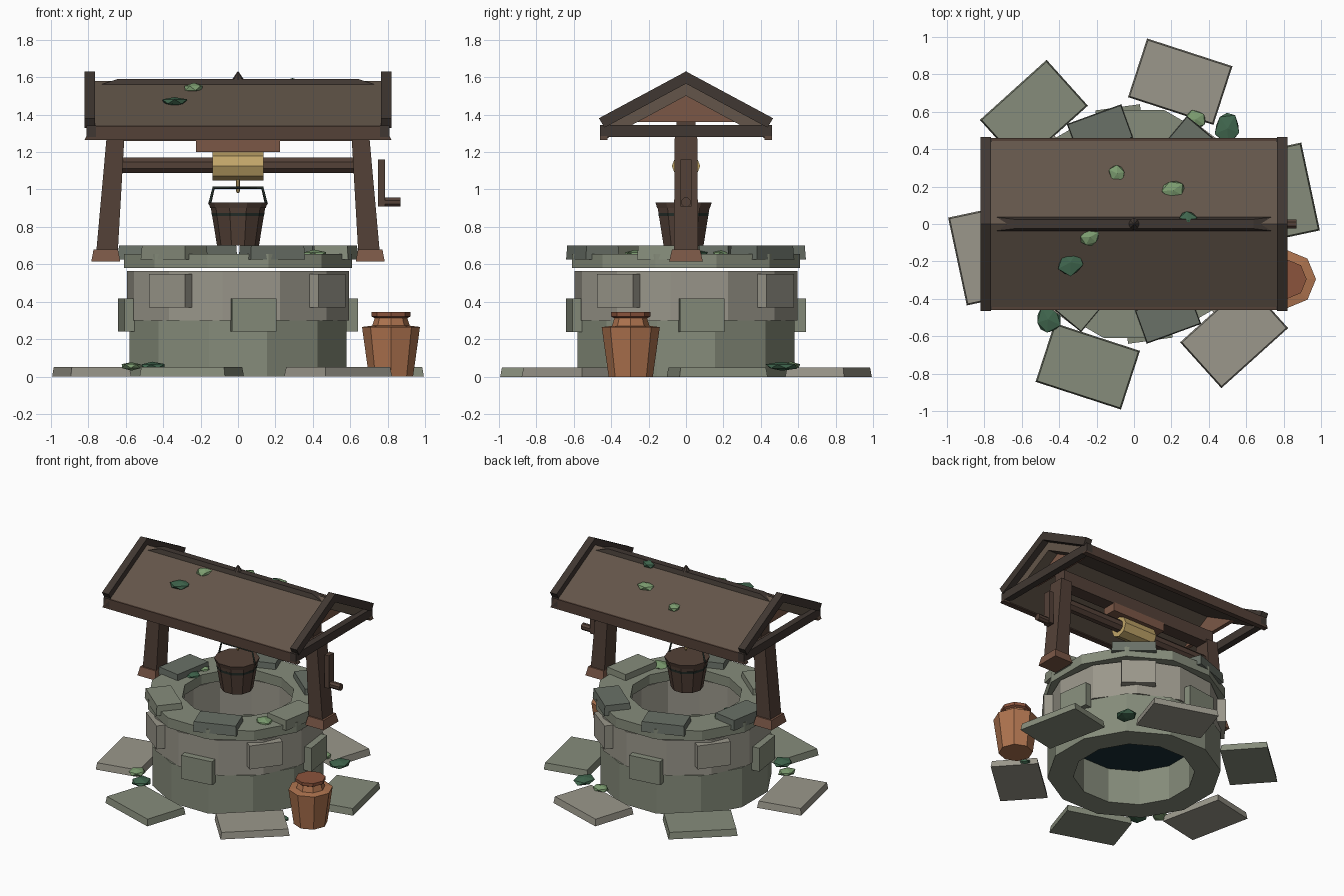
import bpy, bmesh, random
from math import sin, cos, pi, radians
from mathutils import Matrix, Vector

if "Cube" in bpy.data.objects:
    bpy.data.objects.remove(bpy.data.objects["Cube"])

random.seed(4)


def mat(name, hexcol):
    m = bpy.data.materials.new(name)
    rgb = [(int(hexcol[i:i + 2], 16) / 255) ** 2.2 for i in (0, 2, 4)]
    m.diffuse_color = (*rgb, 1)
    m.use_nodes = True
    m.node_tree.nodes["Principled BSDF"].inputs["Base Color"].default_value = m.diffuse_color
    return m


GREEN = mat("stone_green", "858B7A")
TAN = mat("stone_tan", "99968A")
GREY = mat("stone_grey", "697067")
WOOD = mat("wood", "54433A")
DARK = mat("dark_wood", "423A35")
ROOF = mat("roof_wood", "63564B")
BROWN = mat("brown_wood", "7A5848")
ROPE = mat("rope", "BFA368")
IRON = mat("iron", "2A332E")
WATER = mat("water", "1E3238")
CLAY = mat("clay", "AD7350")
CLAY_DARK = mat("clay_dark", "8A543E")
MOSS = mat("moss", "42664F")
MOSS_LIGHT = mat("moss_light", "7C9C70")


def finish(bm, name, material):
    bmesh.ops.recalc_face_normals(bm, faces=bm.faces[:])
    me = bpy.data.meshes.new(name)
    bm.to_mesh(me)
    bm.free()
    me.materials.append(material)
    ob = bpy.data.objects.new(name, me)
    bpy.context.collection.objects.link(ob)
    return ob


def block(name, material, bottom, top, z0, z1, at=(0, 0), rz=0, shift=0):
    """Box with separate bottom and top sizes; shift moves the top along x."""
    bm = bmesh.new()
    rings = []
    for (sx, sy), z, dx in ((bottom, z0, 0), (top, z1, shift)):
        rings.append([bm.verts.new((a * sx / 2 + dx, b * sy / 2, z))
                      for a, b in ((-1, -1), (1, -1), (1, 1), (-1, 1))])
    lo, hi = rings
    bm.faces.new(lo)
    bm.faces.new(hi)
    for i in range(4):
        j = (i + 1) % 4
        bm.faces.new((lo[i], lo[j], hi[j], hi[i]))
    bm.transform(Matrix.Translation((*at, 0)) @ Matrix.Rotation(rz, 4, 'Z'))
    return finish(bm, name, material)


def lathe(name, material, profile, n, at=(0, 0, 0), start=0, ring=False, along_x=False):
    """Revolve (radius, height) points; ring closes the profile, otherwise ends are capped."""
    bm = bmesh.new()
    rows = [[bm.verts.new((r * cos(start + 2 * pi * i / n), r * sin(start + 2 * pi * i / n), z))
             for i in range(n)] for r, z in profile]
    pairs = list(zip(rows, rows[1:]))
    if ring:
        pairs.append((rows[-1], rows[0]))
    else:
        bm.faces.new(rows[0])
        bm.faces.new(rows[-1])
    for a, b in pairs:
        for i in range(n):
            j = (i + 1) % n
            bm.faces.new((a[i], a[j], b[j], b[i]))
    turn = Matrix.Rotation(pi / 2, 4, 'Y') if along_x else Matrix()
    bm.transform(Matrix.Translation(at) @ turn)
    return finish(bm, name, material)


def extrude_x(name, material, pts, x0, x1):
    """Prism of a (y, z) outline from x0 to x1."""
    bm = bmesh.new()
    a, b = [[bm.verts.new((x, y, z)) for y, z in pts] for x in (x0, x1)]
    bm.faces.new(a)
    bm.faces.new(b)
    for i in range(len(pts)):
        j = (i + 1) % len(pts)
        bm.faces.new((a[i], a[j], b[j], b[i]))
    return finish(bm, name, material)


def chevron(top, edge, under, bottom):
    return [(0, top), edge, under, (0, bottom), (-under[0], under[1]), (-edge[0], edge[1])]


def moss(name, material, x, y, z, r, h):
    bm = bmesh.new()
    bmesh.ops.create_icosphere(bm, subdivisions=1, radius=1)
    for v in bm.verts:
        v.co *= random.uniform(0.85, 1.08)
    bm.transform(Matrix.Translation((x, y, z)) @ Matrix.Rotation(random.uniform(0, 6), 4, 'Z')
                 @ Matrix.Diagonal((r, r * 0.85, h, 1)))
    finish(bm, name, material)


def polar(r, deg):
    return r * cos(radians(deg)), r * sin(radians(deg))


# Well wall, rim and water
lathe("lower_wall", GREEN, [(0.6, 0), (0.6, 0.3), (0.42, 0.3), (0.42, 0)], 12, start=pi / 12, ring=True)
lathe("upper_wall", TAN, [(0.6, 0.3), (0.6, 0.565), (0.42, 0.565), (0.42, 0.3)], 12,
      start=radians(22), ring=True)
lathe("rim", GREEN, [(0.63, 0.58), (0.63, 0.655), (0.39, 0.655), (0.39, 0.58)], 12,
      start=pi / 12, ring=True)
lathe("water", WATER, [(0.43, 0.265), (0.43, 0.275)], 12, start=pi / 12)

# Paving stones and rim slabs, six of each
for k in range(6):
    a = 12 + 60 * k
    block(f"paving_stone_{k}", (GREEN, TAN)[k % 2], (0.33, 0.48), (0.315, 0.465), 0, 0.05,
          polar(0.80, a), radians(a))
    a = -10 + 60 * k
    block(f"rim_slab_{k}", (GREEN, GREY)[k % 2 if k != 2 else 1], (0.19, 0.31), (0.18, 0.3), 0.625, 0.7,
          polar(0.53, a), radians(a))

# Stones standing out of the wall, alternating low and high
for k in range(8):
    a = 8 + 45 * k
    z = 0.24 if k % 2 == 0 else 0.37
    block(f"wall_stone_{k}", (GREEN, TAN)[k % 2], (0.12, 0.24), (0.12, 0.24), z, z + 0.178,
          polar(0.57, a), radians(a))

# Leaning posts on feet
for s, side in ((-1, "left"), (1, "right")):
    block(f"{side}_post_foot", BROWN, (0.155, 0.18), (0.13, 0.15), 0.615, 0.68, (s * 0.707, 0))
    block(f"{side}_post", WOOD, (0.115, 0.13), (0.095, 0.12), 0.67, 1.28, (s * 0.70, 0), shift=-s * 0.045)

# Roof
extrude_x("roof_panels", ROOF, chevron(1.58, (0.455, 1.334), (0.422, 1.272), 1.50), -0.77, 0.77)
for s, side in ((-1, "left"), (1, "right")):
    extrude_x(f"{side}_barge_board", DARK, chevron(1.63, (0.465, 1.38), (0.435, 1.33), 1.565),
              s * 0.765, s * 0.82)
    extrude_x(f"{side}_gable_panel", BROWN, [(0, 1.51), (0.27, 1.36), (-0.27, 1.36)], s * 0.66, s * 0.69)
    block(f"{side}_tie_beam", DARK, (0.05, 0.92), (0.05, 0.92), 1.28, 1.343, (s * 0.785, 0))
for s, side in ((-1, "front"), (1, "back")):
    block(f"{side}_eave_board", WOOD, (1.64, 0.04), (1.57, 0.04), 1.265, 1.34, (0, s * 0.44))
block("ridge_cap", DARK, (1.53, 0.08), (1.28, 0.05), 1.55, 1.592)
lathe("ridge_knob", DARK, [(0.033, 1.585), (0.003, 1.63)], 8)
block("top_beam", WOOD, (1.34, 0.1), (1.34, 0.1), 1.26, 1.36)
block("beam_block", BROWN, (0.45, 0.11), (0.45, 0.11), 1.2, 1.265)

# Winding gear
lathe("axle", WOOD, [(0.045, -0.66), (0.045, 0.66)], 8, (0, 0, 1.13), pi / 8, along_x=True)
lathe("rope_coil", ROPE, [(0.076, -0.137), (0.076, 0.137)], 8, (0, 0, 1.125), along_x=True)
lathe("rope", ROPE, [(0.005, 0.98), (0.012, 0.995), (0.012, 1.08)], 6)
block("crank_arm", WOOD, (0.037, 0.06), (0.037, 0.06), 0.91, 1.16, (0.768, 0))
lathe("crank_handle", WOOD, [(0.026, 0.76), (0.026, 0.87)], 8, (0, 0, 0.932), pi / 8, along_x=True)

# Bucket with hoop and bail
C = (0, -0.013, 0)
lathe("bucket", WOOD, [(0.112, 0.7), (0.146, 0.905)], 10, C)
lathe("bucket_rim", WOOD, [(0.148, 0.9), (0.158, 0.93)], 10, C)
lathe("bucket_hoop", IRON, [(0.139, 0.857), (0.142, 0.875)], 10, C)
path = [Vector(p) for p in ((-0.152, 0, 0.92), (-0.13, 0, 1.01), (0.13, 0, 1.01), (0.152, 0, 0.92))]
curve = bpy.data.curves.new("bucket_bail", 'CURVE')
curve.dimensions = '3D'
curve.bevel_depth = 0.008
curve.bevel_resolution = 0
curve.use_fill_caps = True
spline = curve.splines.new('POLY')
spline.points.add(len(path) - 1)
for p, co in zip(spline.points, path):
    p.co = (*co, 1)
curve.materials.append(IRON)
bail = bpy.data.objects.new("bucket_bail", curve)
bail.location = C
bpy.context.collection.objects.link(bail)

# Clay jar
J = (0.818, -0.295, 0)
lathe("jar_body", CLAY, [(0.118, 0), (0.155, 0.265), (0.1, 0.272), (0.085, 0.32)], 8, J)
lathe("jar_lip", CLAY_DARK, [(0.088, 0.313), (0.105, 0.322), (0.105, 0.345)], 8, J)

# Moss on the roof, rim and ground: x, y, radius, light or dark
for i, (x, y, r, m) in enumerate(((-0.34, -0.205, 0.085, MOSS), (-0.235, -0.07, 0.06, MOSS_LIGHT),
                                  (-0.09, 0.27, 0.055, MOSS_LIGHT), (0.21, 0.18, 0.07, MOSS_LIGHT),
                                  (0.29, 0.02, 0.062, MOSS))):
    moss(f"roof_moss_{i}", m, x, y, 1.58 - 0.54 * abs(y), r, 0.027)
for i, (x, y, r, m) in enumerate(((0.41, -0.27, 0.08, MOSS_LIGHT), (-0.43, 0.065, 0.07, MOSS),
                                  (-0.43, 0.19, 0.06, MOSS_LIGHT))):
    moss(f"rim_moss_{i}", m, x, y, 0.655, r, 0.022)
for i, (x, y, r, m) in enumerate(((-0.46, -0.51, 0.09, MOSS), (-0.57, -0.4, 0.07, MOSS_LIGHT),
                                  (0.5, 0.51, 0.09, MOSS), (0.33, 0.56, 0.065, MOSS_LIGHT),
                                  (0.66, -0.38, 0.04, MOSS))):
    moss(f"ground_moss_{i}", m, x, y, 0.055 if r > 0.05 else 0.02, r, 0.025 if r > 0.05 else 0.018)
